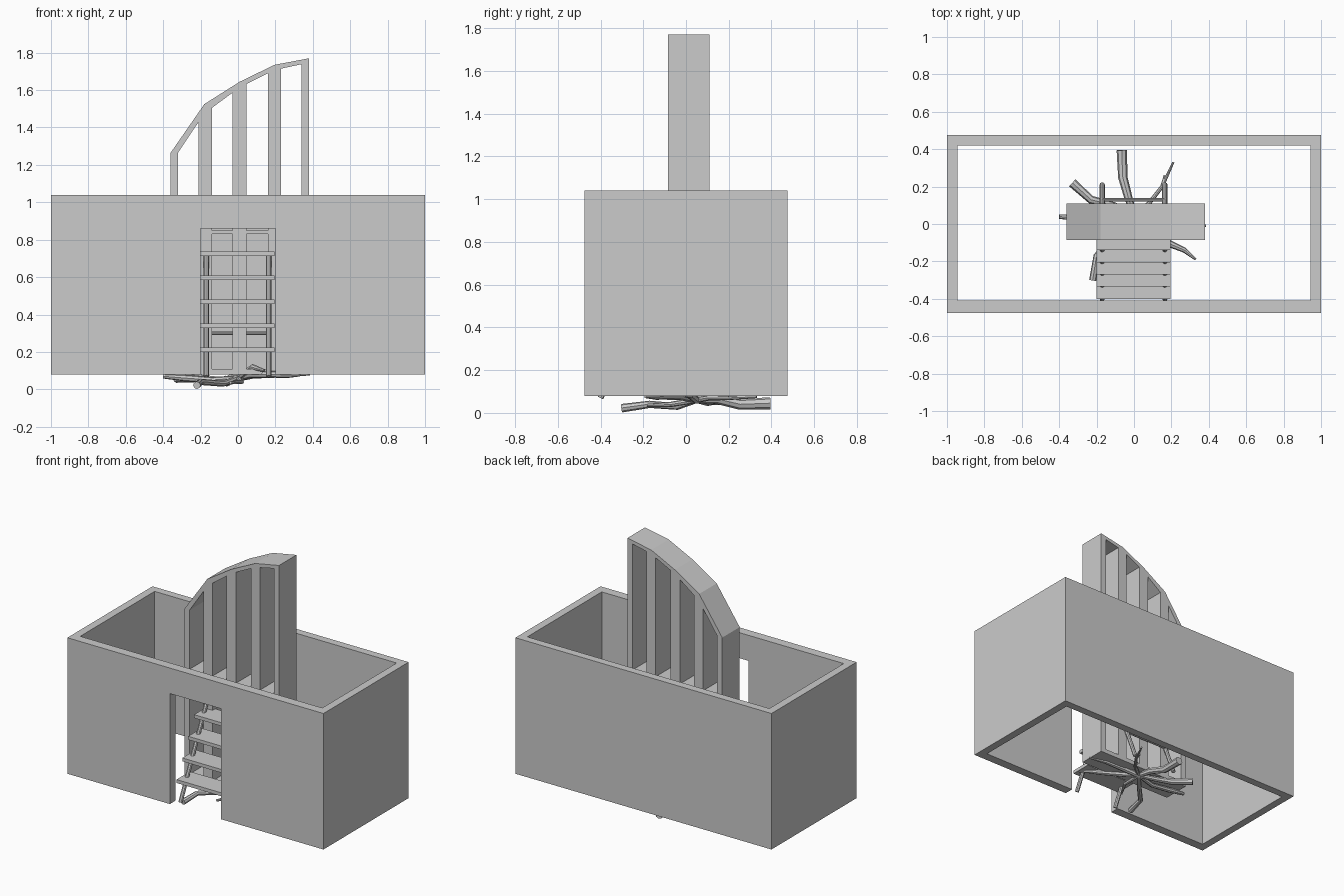
import bpy

cube = bpy.data.objects.get("Cube")
if cube:
    bpy.data.objects.remove(cube, do_unlink=True)

grey = bpy.data.materials.new("plain_grey")
grey.use_nodes = True
grey.diffuse_color = (0.6, 0.6, 0.6, 1)
grey.node_tree.nodes["Principled BSDF"].inputs["Base Color"].default_value = (0.6, 0.6, 0.6, 1)


def prism(name, outline, low, high, axis="Y"):
    """Extrude a flat outline between two levels along Y or Z."""
    n = len(outline)

    def place(p, level):
        return (p[0], level, p[1]) if axis == "Y" else (p[0], p[1], level)

    verts = [place(p, low) for p in outline] + [place(p, high) for p in outline]
    faces = [tuple(range(n)), tuple(reversed(range(n, 2 * n)))]
    faces += [(i, n + i, n + (i + 1) % n, (i + 1) % n) for i in range(n)]
    if axis == "Z":
        faces = [tuple(reversed(f)) for f in faces]
    mesh = bpy.data.meshes.new(name)
    mesh.from_pydata(verts, [], faces)
    mesh.materials.append(grey)
    obj = bpy.data.objects.new(name, mesh)
    bpy.context.collection.objects.link(obj)
    return obj


def box(name, x0, x1, y0, y1, z0, z1):
    return prism(name, [(x0, z0), (x1, z0), (x1, z1), (x0, z1)], y0, y1)


def tube(name, points, radii, resolution=2):
    """Round limb through the points, turned into a mesh."""
    curve = bpy.data.curves.new(name, "CURVE")
    curve.dimensions = "3D"
    curve.bevel_depth = 1
    curve.bevel_resolution = resolution
    curve.use_fill_caps = True
    spline = curve.splines.new("POLY")
    spline.points.add(len(points) - 1)
    for slot, p, r in zip(spline.points, points, radii):
        slot.co = (*p, 1)
        slot.radius = r
    curve.materials.append(grey)
    obj = bpy.data.objects.new(name, curve)
    bpy.context.collection.objects.link(obj)
    bpy.ops.object.select_all(action="DESELECT")
    obj.select_set(True)
    bpy.context.view_layer.objects.active = obj
    bpy.ops.object.convert(target="MESH")
    bpy.ops.object.shade_smooth_by_angle()
    return obj


# Walls: doorway front, then the sides and back in one run
BASE, TOP, DOOR_TOP = 0.08, 1.04, 0.86
FRONT, FRONT_IN, BACK_IN, BACK = -0.475, -0.41, 0.42, 0.475
prism("front_wall", [(-1, BASE), (-0.2, BASE), (-0.2, DOOR_TOP), (0.2, DOOR_TOP),
                     (0.2, BASE), (1, BASE), (1, TOP), (-1, TOP)], FRONT, FRONT_IN)
SIDE = 0.945
prism("side_and_back_walls", [(-1, FRONT_IN), (-SIDE, FRONT_IN), (-SIDE, BACK_IN), (SIDE, BACK_IN),
                              (SIDE, FRONT_IN), (1, FRONT_IN), (1, BACK), (-1, BACK)], BASE, TOP, "Z")

# Tower: curved beam on five columns, with floor plates in the gaps
arch = [(-0.36, 1.265), (-0.18, 1.525), (0.01, 1.645), (0.195, 1.735), (0.38, 1.77)]
drops = [0.058, 0.05, 0.03, 0.028, 0.023]
under = [(x, z - d) for (x, z), d in zip(arch, drops)]
Y0, Y1 = -0.085, 0.11
prism("curved_top_beam", under + arch[::-1], Y0, Y1)


def arch_height(x):
    for (xa, za), (xb, zb) in zip(arch, arch[1:]):
        if x <= xb:
            return za + (zb - za) * (x - xa) / (xb - xa)


columns = [(-0.36, -0.32), (-0.21, -0.14), (-0.03, 0.045), (0.16, 0.23), (0.34, 0.38)]
for i, (a, b) in enumerate(columns):
    prism(f"column_{i + 1}", [(a, BASE), (b, BASE), (b, arch_height(b) - 0.01),
                              (a, arch_height(a) - 0.01)], Y0, Y1)
for i, (left, right) in enumerate(zip(columns, columns[1:])):
    box(f"lower_plate_{i + 1}", left[1], right[0], Y0, Y1, BASE, 0.11)
    box(f"upper_plate_{i + 1}", left[1], right[0], Y0, Y1, 0.83, 0.85)

# Stepladder: treads, front rails, rear legs and a rear crossbar
for i in range(5):
    y, z = -0.4 + 0.065 * i, 0.2 + 0.128 * i
    box(f"tread_{i + 1}", -0.2, 0.195, y, y + 0.15, z, z + 0.024)
for side, x in (("right", -0.17), ("left", 0.165)):
    tube(f"{side}_front_rail", [(x, -0.4, 0.07), (x, -0.08, 0.72)], [0.014] * 2)
    tube(f"{side}_rear_leg", [(x, -0.04, 0.72), (x, 0.21, 0.08)], [0.014] * 2)
tube("rear_crossbar", [(-0.17, 0.13, 0.3), (0.165, 0.13, 0.3)], [0.01] * 2)

# Tangle of branches under the tower
hub = (0.0, 0.05, 0.06)
branches = {
    "back_branch": ([hub, (-0.03, 0.14, 0.065), (-0.06, 0.25, 0.04), (-0.065, 0.395, 0.045)],
                    [0.015, 0.022, 0.025, 0.028]),
    "back_right_branch": ([hub, (-0.11, 0.1, 0.05), (-0.23, 0.13, 0.06), (-0.33, 0.22, 0.06)],
                          [0.014, 0.018, 0.022, 0.025]),
    "back_left_twig": ([hub, (0.08, 0.11, 0.07), (0.15, 0.2, 0.07), (0.21, 0.33, 0.075)],
                       [0.014, 0.012, 0.01, 0.006]),
    "back_left_fork": ([(0.15, 0.2, 0.07), (0.165, 0.26, 0.07)], [0.01, 0.006]),
    "front_left_branch": ([hub, (0.07, -0.03, 0.08), (0.2, -0.11, 0.08), (0.27, -0.14, 0.075),
                           (0.33, -0.19, 0.075)], [0.016, 0.02, 0.018, 0.014, 0.006]),
    "front_right_branch": ([hub, (-0.08, -0.04, 0.03), (-0.2, -0.17, 0.04), (-0.22, -0.3, 0.022)],
                           [0.014, 0.016, 0.017, 0.02]),
    "right_branch": ([hub, (-0.14, 0.02, 0.05), (-0.28, 0.03, 0.06), (-0.4, 0.04, 0.07)],
                     [0.014, 0.016, 0.018, 0.012]),
    "left_branch": ([hub, (0.12, 0.02, 0.085), (0.26, 0.02, 0.08), (0.385, -0.01, 0.08)],
                    [0.018, 0.02, 0.014, 0.006]),
    "front_branch": ([hub, (0.02, -0.07, 0.04), (-0.04, -0.18, 0.035)], [0.014, 0.012, 0.008]),
    "rising_branch": ([hub, (0.03, 0.0, 0.08), (0.08, -0.07, 0.12), (0.14, -0.12, 0.1)],
                      [0.014, 0.018, 0.016, 0.008]),
}
for name, (points, radii) in branches.items():
    tube(name, points, radii)
